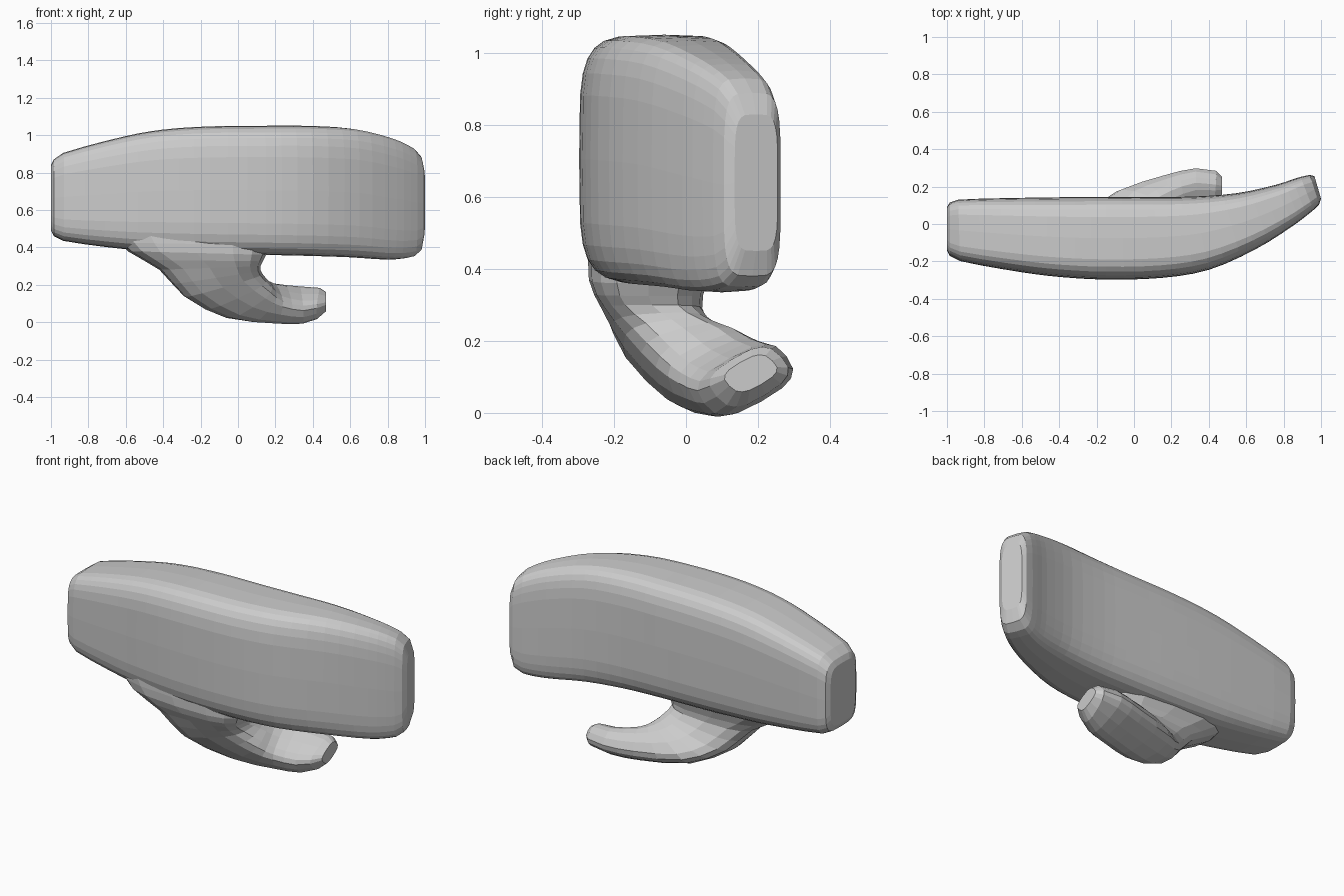
import bpy
import bmesh
import math
from mathutils import Vector

cube = bpy.data.objects.get("Cube")
if cube:
    bpy.data.objects.remove(cube, do_unlink=True)

grey = bpy.data.materials.new("plain grey")
grey.use_nodes = True
COLOUR = (0.6, 0.6, 0.6, 1)
grey.diffuse_color = COLOUR
grey.node_tree.nodes["Principled BSDF"].inputs["Base Color"].default_value = COLOUR


def signed_power(value, power):
    return math.copysign(abs(value) ** power, value)


def smooth_stations(stations, steps):
    """Each station is (centre, half_u, half_v); blend between them along the centre line."""
    t = [0.0]
    for a, b in zip(stations, stations[1:]):
        t.append(t[-1] + (b[0] - a[0]).length)
    last = len(stations) - 1

    def slope(i, k):
        lo, hi = max(i - 1, 0), min(i + 1, last)
        return (stations[hi][k] - stations[lo][k]) / (t[hi] - t[lo])

    result = []
    for i in range(last):
        span = t[i + 1] - t[i]
        count = steps if span > 0.1 else 1
        for j in range(count):
            s = j / count
            row = []
            for k in range(3):
                a, b = stations[i][k], stations[i + 1][k]
                row.append(a * (1 + 2 * s) * (1 - s) ** 2
                           + slope(i, k) * span * s * (1 - s) ** 2
                           + b * s * s * (3 - 2 * s)
                           + slope(i + 1, k) * span * s * s * (s - 1))
            result.append(row)
    result.append(stations[last])
    return result


def loft(name, stations, sides, squareness, steps):
    """Skin rounded-rectangle rings into a closed solid."""
    bm = bmesh.new()
    rings = []
    for centre, u, v in smooth_stations(stations, steps):
        ring = []
        for i in range(sides):
            angle = 2 * math.pi * i / sides
            ring.append(bm.verts.new(
                centre + u * signed_power(math.cos(angle), 2 / squareness)
                + v * signed_power(math.sin(angle), 2 / squareness)))
        rings.append(ring)
    for a, b in zip(rings, rings[1:]):
        for i in range(sides):
            j = (i + 1) % sides
            bm.faces.new((a[i], a[j], b[j], b[i]))
    bm.faces.new(rings[0])
    bm.faces.new(rings[-1])
    bmesh.ops.recalc_face_normals(bm, faces=bm.faces)
    mesh = bpy.data.meshes.new(name)
    bm.to_mesh(mesh)
    bm.free()
    mesh.materials.append(grey)
    obj = bpy.data.objects.new(name, mesh)
    bpy.context.collection.objects.link(obj)
    return obj


# Palm and fingers: front x, front y, back x, back y, bottom, top
PALM = [
    (-1, -.14, -1, .09, .49, .84),
    (-.985, -.17, -.985, .115, .46, .87),
    (-.93, -.198, -.94, .13, .435, .905),
    (-.6, -.258, -.6, .14, .39, .995),
    (-.4, -.283, -.4, .143, .375, 1.03),
    (-.15, -.297, -.15, .145, .365, 1.047),
    (.15, -.288, .1, .145, .36, 1.05),
    (.4, -.245, .32, .147, .355, 1.05),
    (.65, -.135, .55, .165, .347, 1.035),
    (.85, -.01, .76, .21, .335, .985),
    (.96, .075, .89, .252, .35, .93),
    (.99, .105, .94, .263, .38, .89),
    (1, .135, .965, .255, .45, .83),
]
palm_stations = []
for fx, fy, bx, by, low, high in PALM:
    palm_stations.append((Vector((fx + bx, fy + by, low + high)) / 2,
                          Vector((bx - fx, by - fy, 0)) / 2,
                          Vector((0, 0, (high - low) / 2))))
loft("mitten_palm", palm_stations, 28, 4.5, 3)

# Thumb: centre, half width towards the palm side, half width towards the back
THUMB = [
    ((-.25, -.09, .47), (.42, 0, 0), (0, .18, 0)),
    ((-.22, -.105, .37), (.37, 0, -.01), (0, .165, 0)),
    ((-.15, -.095, .29), (.27, 0, .01), (0, .14, 0)),
    ((-.08, -.04, .2), (.21, 0, .06), (0, .135, .015)),
    ((.04, .05, .13), (.13, -.03, .085), (-.04, .125, .05)),
    ((.2, .12, .1), (.02, -.05, .075), (-.03, .12, .06)),
    ((.34, .165, .092), (0, -.045, .06), (-.01, .115, .065)),
    ((.43, .175, .1), (0, -.045, .05), (.01, .09, .055)),
    ((.47, .18, .11), (0, -.03, .03), (0, .06, .035)),
]
thumb_stations = [tuple(Vector(part) for part in row) for row in THUMB]
loft("mitten_thumb", thumb_stations, 16, 3, 2)
